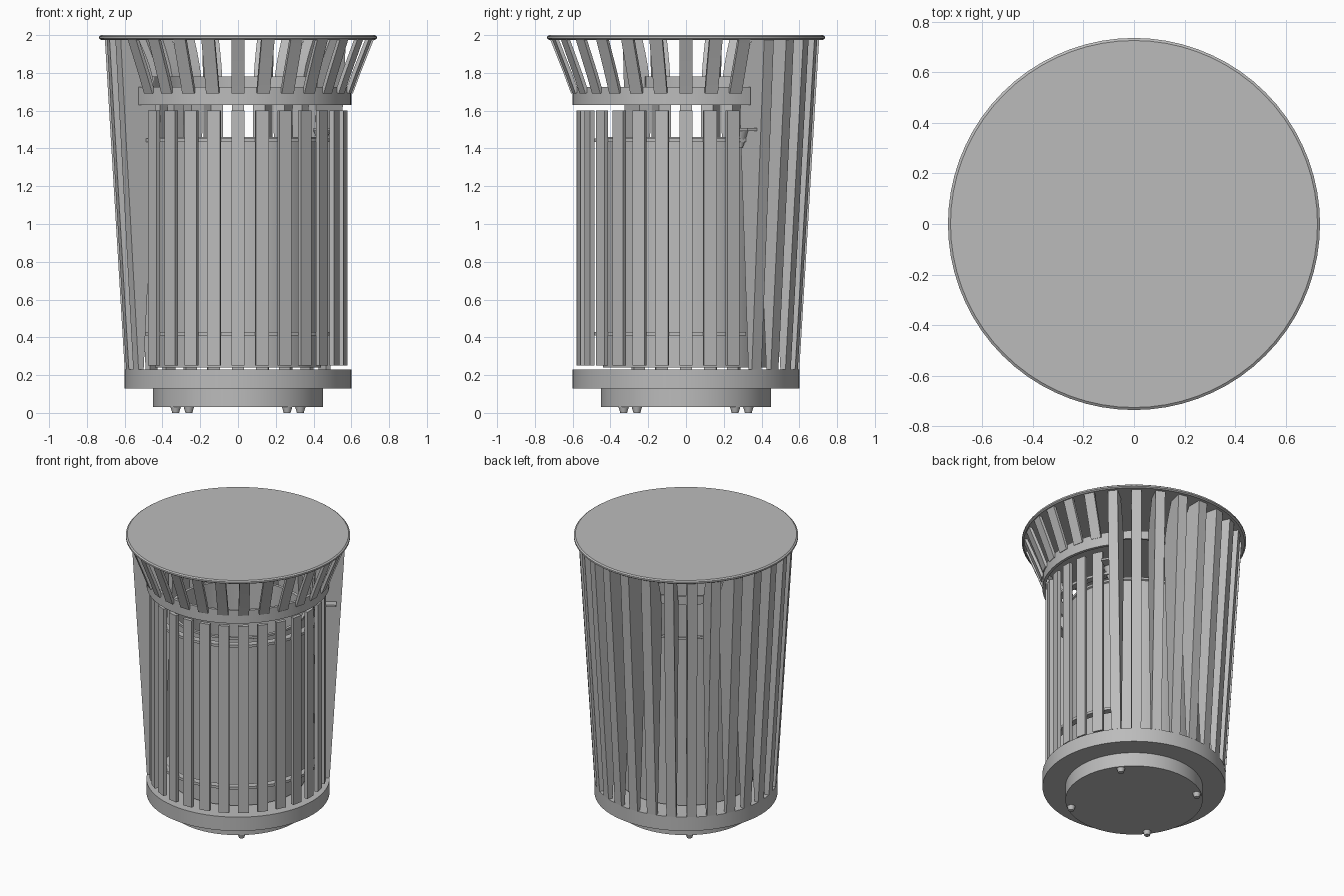
import bpy, bmesh, math
from mathutils import Vector, Matrix

old = bpy.data.objects.get("Cube")
if old:
    bpy.data.objects.remove(old, do_unlink=True)

GREY = (0.5, 0.5, 0.5, 1)
mat = bpy.data.materials.new("grey_metal")
mat.use_nodes = True
mat.diffuse_color = GREY
mat.node_tree.nodes["Principled BSDF"].inputs["Base Color"].default_value = GREY

STEP = math.tau / 28          # angle between neighbouring slats
FRONT = -math.pi / 2          # angle of the front centre slat


def finish(name, bm):
    bmesh.ops.remove_doubles(bm, verts=bm.verts, dist=1e-5)
    bmesh.ops.recalc_face_normals(bm, faces=bm.faces)
    mesh = bpy.data.meshes.new(name)
    bm.to_mesh(mesh)
    bm.free()
    mesh.materials.append(mat)
    ob = bpy.data.objects.new(name, mesh)
    bpy.context.collection.objects.link(ob)
    bpy.ops.object.select_all(action='DESELECT')
    ob.select_set(True)
    bpy.context.view_layer.objects.active = ob
    bpy.ops.object.shade_smooth_by_angle(angle=math.radians(30))
    return ob


def revolve(name, profile, start=0, end=math.tau, steps=72, closed=True):
    """Sweep an (r, z) profile around z; partial sweeps get end caps."""
    bm = bmesh.new()
    pts = [bm.verts.new((r, 0, z)) for r, z in profile]
    pairs = list(zip(pts, pts[1:] + pts[:1]))
    edges = [bm.edges.new(p) for p in (pairs if closed else pairs[:-1])]
    bm.transform(Matrix.Rotation(start, 4, 'Z'))
    full = end - start > math.tau - 0.001
    if not full:
        bm.faces.new(pts)
    out = bmesh.ops.spin(bm, geom=edges, cent=(0, 0, 0), axis=(0, 0, 1),
                         angle=end - start, steps=steps)
    if not full:
        bm.faces.new([g for g in out["geom_last"] if isinstance(g, bmesh.types.BMVert)])
    return finish(name, bm)


def band(name, r0, r1, z0, z1, *arc):
    return revolve(name, [(r0, z0), (r1, z0), (r1, z1), (r0, z1)], *arc)


def slats(name, profile, width, numbers):
    """Repeat a radial (r, z) outline, extruded sideways, around the body."""
    bm = bmesh.new()
    for k in numbers:
        turn = Matrix.Rotation(FRONT + k * STEP, 4, 'Z')
        sides = [[bm.verts.new(turn @ Vector((r, s * width / 2, z))) for r, z in profile]
                 for s in (-1, 1)]
        bm.faces.new(sides[0])
        bm.faces.new(sides[1][::-1])
        n = len(profile)
        for i in range(n):
            j = (i + 1) % n
            bm.faces.new((sides[0][i], sides[0][j], sides[1][j], sides[1][i]))
    return finish(name, bm)


# Base: plinth, wide ring and four feet
revolve("plinth", [(0, 0.03), (0.45, 0.03), (0.45, 0.14), (0, 0.14)], closed=False)
revolve("base_ring", [(0, 0.13), (0.6, 0.13), (0.6, 0.23), (0, 0.23)], closed=False)
bm = bmesh.new()
for i in range(4):
    place = Matrix.Rotation(i * math.pi / 2, 4, 'Z') @ Matrix.Translation((0.33, 0.26, 0.015))
    bmesh.ops.create_cone(bm, cap_ends=True, segments=16, radius1=0.018, radius2=0.027,
                          depth=0.03, matrix=place)
finish("feet", bm)

# Lid with a softly rounded edge
revolve("lid", [(0, 1.975), (0.725, 1.975), (0.735, 1.982), (0.735, 1.993),
                (0.725, 2), (0, 2)], closed=False)

# Inner bin, open at the top
revolve("liner", [(0, 0.24), (0.44, 0.24), (0.44, 1.44), (0.45, 1.445), (0.45, 1.46),
                  (0.43, 1.46), (0.43, 0.26), (0, 0.26)], closed=False)

# Fixed back fins, curved on the inner edge near the top, and their hoop
slats("back_fins", [(0.6, 0.23), (0.705, 1.98), (0.6, 1.98), (0.565, 1.91), (0.535, 1.84),
                    (0.515, 1.77), (0.503, 1.68), (0.5, 1.55), (0.57, 0.23)],
      0.065, range(10, 24))
band("back_hoop", 0.488, 0.503, 1.72, 1.78,
     FRONT + 10 * STEP, FRONT + 23 * STEP, 36)

# Door: slats, two thin hoops and the band above
door_arc = (FRONT - 4.8 * STEP, FRONT + 9.7 * STEP, 40)
slats("door_slats", [(0.555, 0.25), (0.58, 0.25), (0.58, 1.6), (0.555, 1.6)],
      0.07, range(-4, 10))
for name, z in (("door_hoop_lower", 0.41), ("door_hoop_upper", 1.435)):
    band(name, 0.51, 0.557, z, z + 0.018, *door_arc)
band("opening_band", 0.58, 0.6, 1.63, 1.725, *door_arc)

# Flared slats over the door
slats("flared_slats", [(0.59, 1.7), (0.608, 1.69), (0.645, 1.79), (0.72, 1.98),
                       (0.7, 1.98), (0.627, 1.8)], 0.07, range(-4, 10))

# Door latch: flat thumb plate over a wedge
bm = bmesh.new()
turn = Matrix.Rotation(math.radians(33), 4, 'Z')
bmesh.ops.create_cube(bm, size=1, matrix=turn @ Matrix.Translation((0.57, 0, 1.5))
                      @ Matrix.Diagonal((0.15, 0.06, 0.014, 1)))
bmesh.ops.create_cone(bm, cap_ends=True, segments=12, radius1=0.012, radius2=0.045,
                      depth=0.09, matrix=turn @ Matrix.Translation((0.53, 0, 1.45)))
finish("latch", bm)
